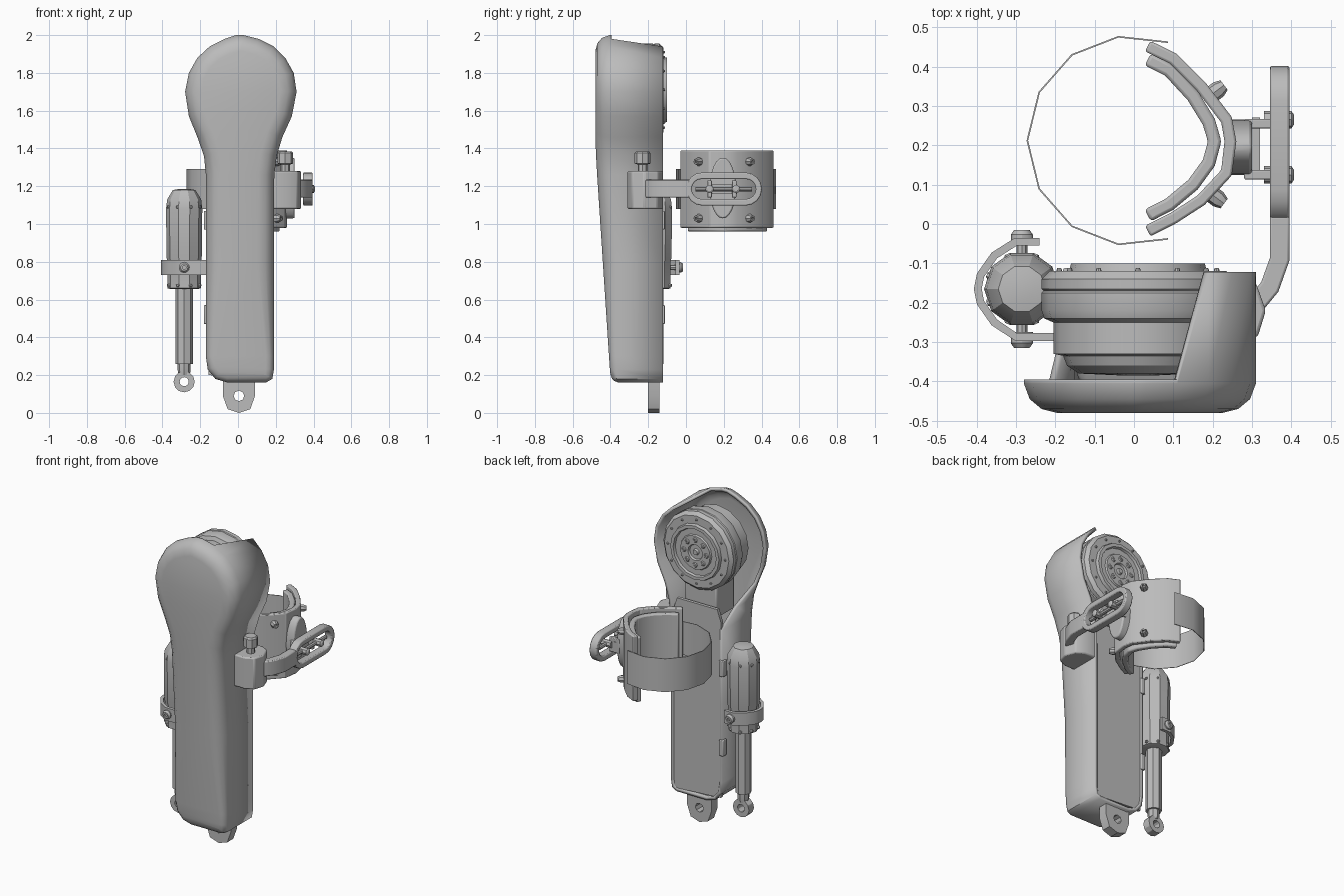
import bpy, bmesh, math
from mathutils import Vector

old = bpy.data.objects.get("Cube")
if old:
    bpy.data.objects.remove(old, do_unlink=True)

grey = bpy.data.materials.new("plain grey")
grey.use_nodes = True
COLOUR = (0.5, 0.5, 0.5, 1)
grey.diffuse_color = COLOUR
grey.node_tree.nodes["Principled BSDF"].inputs["Base Color"].default_value = COLOUR


def finish(name, bm, smooth=30, bevel=0):
    bmesh.ops.recalc_face_normals(bm, faces=bm.faces)
    mesh = bpy.data.meshes.new(name)
    bm.to_mesh(mesh)
    bm.free()
    obj = bpy.data.objects.new(name, mesh)
    bpy.context.scene.collection.objects.link(obj)
    mesh.materials.append(grey)
    if bevel:
        mod = obj.modifiers.new("edge", "BEVEL")
        mod.width, mod.segments = bevel, 2
    bpy.ops.object.select_all(action="DESELECT")
    obj.select_set(True)
    bpy.context.view_layer.objects.active = obj
    bpy.ops.object.shade_smooth_by_angle(angle=math.radians(smooth))
    return obj


def place(axis, u, v, w):
    return {"x": (w, u, v), "y": (u, w, v), "z": (u, v, w)}[axis]


def prism(name, pts, axis, lo, hi, hole=None, bevel=0):
    """Extrude an outline along an axis; hole has as many points as pts."""
    bm = bmesh.new()
    rings = [[bm.verts.new(place(axis, u, v, w)) for u, v in loop]
             for loop in (pts, hole) if loop for w in (lo, hi)]
    n = len(pts)

    def bridge(a, b):
        for i in range(n):
            j = (i + 1) % n
            bm.faces.new((a[i], a[j], b[j], b[i]))
    bridge(rings[0], rings[1])
    if hole:
        bridge(rings[2], rings[3])
        bridge(rings[0], rings[2])
        bridge(rings[1], rings[3])
    else:
        bm.faces.new(rings[0])
        bm.faces.new(rings[1])
    return finish(name, bm, bevel=bevel)


def box(name, x, y, z, bevel=0):
    pts = [(x[0], y[0]), (x[1], y[0]), (x[1], y[1]), (x[0], y[1])]
    return prism(name, pts, "z", z[0], z[1], bevel=bevel)


def lathe(name, profile, origin, direction, n=12):
    """Spin (radius, height) points about a direction."""
    bm = bmesh.new()
    quat = Vector(direction).to_track_quat("Z", "Y")
    rings = []
    for r, h in profile:
        rings.append([bm.verts.new(Vector(origin) + quat @ Vector(
            (r * math.cos(t * math.tau / n), r * math.sin(t * math.tau / n), h)))
            for t in range(n)])
    for a, b in zip(rings, rings[1:]):
        for i in range(n):
            j = (i + 1) % n
            bm.faces.new((a[i], a[j], b[j], b[i]))
    bm.faces.new(rings[0])
    bm.faces.new(rings[-1])
    return finish(name, bm)


def bolt(name, origin, direction, r=0.02, h=0.02, n=8):
    return lathe(name, [(r, -h), (r, h * .4), (r * .7, h), (r * .35, h), (r * .35, h * .5)],
                 origin, direction, n)


def strip(name, path, thick, z0, z1, bevel=0):
    """Thicken a plan path and give it height."""
    p = [Vector(q) for q in path]
    sides = [[], []]
    for i, q in enumerate(p):
        d = (p[min(i + 1, len(p) - 1)] - p[max(i - 1, 0)]).normalized()
        side = Vector((-d.y, d.x)) * thick / 2
        sides[0].append(q + side)
        sides[1].append(q - side)
    return prism(name, sides[0] + sides[1][::-1], "z", z0, z1, bevel=bevel)


def arc(cx, cy, r, a0, a1, n):
    return [(cx + r * math.cos(math.radians(a0 + (a1 - a0) * i / n)),
             cy + r * math.sin(math.radians(a0 + (a1 - a0) * i / n))) for i in range(n + 1)]


def stadium(y0, y1, z, r):
    return arc(y1 - r, z, r, -90, 90, 8) + arc(y0 + r, z, r, 90, 270, 8)


# Main shell: rows of (height, right edge, left edge), rounded front, open back
rows = [(.162, -.06, .15), (.18, -.12, .182), (.23, -.16, .19), (.3, -.17, .19),
        (.8, -.17, .19), (1.26, -.17, .192), (1.36, -.18, .205), (1.46, -.215, .235),
        (1.57, -.26, .285), (1.7, -.28, .31), (1.8, -.26, .295), (1.88, -.215, .25),
        (1.94, -.15, .19), (1.98, -.07, .11), (2.0, -.01, .03)]
outline = [Vector((a, z)) for z, a, b in rows] + [Vector((b, z)) for z, a, b in rows[::-1]]
count = len(outline)


def shell_ring(bm, inset, off, back=False):
    ring = []
    for i, p in enumerate(outline):
        d = (outline[(i + 1) % count] - outline[i - 1]).normalized()
        k = 0.5 if p.y < .5 else 1
        q = p + Vector((d.y, -d.x)) * inset * k
        y = -.48 + .08 * max(0, (1.4 - p.y) / 1.22) + off * k
        if back:
            walled = p.y < 1.3 or (p.x > .18 and p.y < 1.95)
            y = -.122 if walled else (-.25 if p.y < 1.4 else -.395)
        ring.append(bm.verts.new((q.x, y, q.y)))
    return ring


bm = bmesh.new()
rings = [shell_ring(bm, .085, 0), shell_ring(bm, .045, .01), shell_ring(bm, .015, .035),
         shell_ring(bm, 0, .075), shell_ring(bm, 0, 0, True)]
for a, b in zip(rings, rings[1:]):
    for i in range(count):
        j = (i + 1) % count
        bm.faces.new((a[i], a[j], b[j], b[i]))
cap = rings[0]
for i in range(len(rows) - 1):
    bm.faces.new((cap[i], cap[i + 1], cap[count - 2 - i], cap[count - 1 - i]))
shell = finish("main_shell", bm, 40)
wall = shell.modifiers.new("wall", "SOLIDIFY")
front = min(shell.data.polygons, key=lambda f: f.center.y)
wall.thickness, wall.offset = .02, (-1 if front.normal.y < 0 else 1)

# Back panel, neck post and edge clips
panel = [(-.155, .2), (.175, .18), (.178, 1.3), (.15, 1.38), (-.13, 1.38), (-.158, 1.3)]
prism("back_panel", panel, "y", -.145, -.125)
box("neck_post", (-.1, .12), (-.34, -.16), (1.3, 1.52), .01)
for z in (.52, 1.02):
    box("edge_clip", (-.18, -.15), (-.15, -.112), (z - .05, z + .05), .004)

# Joint drum with stepped face
drum = [(.04, -.385), (.15, -.38), (.18, -.36), (.19, -.335), (.215, -.33), (.215, -.25),
        (.238, -.24), (.245, -.22), (.245, -.175), (.24, -.17), (.245, -.165), (.245, -.14),
        (.225, -.12), (.175, -.12), (.17, -.1), (.15, -.1), (.145, -.115), (.11, -.115),
        (.105, -.105), (.05, -.105), (.045, -.118), (.02, -.118), (.015, -.105)]
lathe("joint_drum", drum, (.01, 0, 1.71), (0, 1, 0), 16)
for ring_r, ring_n, size in ((.078, 8, .016), (.2, 12, .007)):
    for x, z in arc(.01, 1.71, ring_r, 0, 360, ring_n)[:-1]:
        bolt("drum_bolt", (x, -.108 if ring_n == 8 else -.12, z), (0, 1, 0), size, .008)

# Bottom lug with eye
lug = [(.09, .09), (.09, .26), (.005, .26), (-.08, .26), (-.08, .09), (-.055, .02), (.005, 0), (.065, .02)]
prism("bottom_lug", lug, "y", -.2, -.14, arc(.005, .09, .028, 0, 315, 7))

# Linear actuator
AX, AY = -.285, -.165
lathe("actuator_body", [(.07, .655), (.088, .66), (.088, .8), (.093, .82), (.096, 1.08),
                        (.09, 1.13), (.06, 1.18), (.03, 1.185)], (AX, AY, 0), (0, 0, 1), 10)
lathe("actuator_rod", [(.047, .26), (.047, .67)], (AX, AY, 0), (0, 0, 1), 8)
lathe("rod_collar", [(.03, .2), (.034, .225), (.034, .26)], (AX, AY, 0), (0, 0, 1), 8)
prism("rod_end", arc(AX, .165, .056, 0, 330, 11), "y", AY - .025, AY + .025,
      arc(AX, .165, .024, 0, 330, 11))
for z in (.675, 1.09):
    for i in range(8):
        t = math.tau * (i + .5) / 8
        d = Vector((math.cos(t), math.sin(t), 0))
        bolt("actuator_screw", Vector((AX, AY, z)) + d * .088, d, .01, .008, 6)

# Actuator clamp and pivots
clamp = [(-.24, -.045), (-.3, -.045), (-.355, -.08), (-.39, -.13), (-.397, -.165),
         (-.39, -.2), (-.355, -.25), (-.3, -.287), (-.16, -.287)]
strip("actuator_clamp", clamp, .02, .73, .81)
for y, s in ((-.035, 1), (-.295, -1)):
    bolt("clamp_pivot", (AX, y, .77), (0, s, 0), .028, .02, 12)
    lathe("pivot_pin", [(.014, -.05), (.014, 0)], (AX, y, .77), (0, s, 0), 8)

# Cuff: outer plate, inner pad and thin strap
outer = [(.035, .452), (.1, .42), (.17, .35), (.235, .265), (.245, .21), (.235, .13),
         (.17, .06), (.1, .015), (.035, -.018)]
strip("cuff_plate", outer, .03, .98, 1.39, .006)
pad = [(.035, .418), (.09, .39), (.15, .325), (.19, .26), (.205, .21), (.19, .155),
       (.15, .1), (.09, .05), (.035, .022)]
strip("cuff_pad", pad, .034, .96, 1.37, .008)
strip("strap", arc(-.005, .212, .266, 70, 290, 8), .004, 1.08, 1.29)
for z in (1.03, 1.33):
    for y, s in ((.335, 1), (.07, -1)):
        bolt("cuff_bolt", (.205, y, z), (.8, .6 * s, 0), .022, .03)

# Cuff mount and slotted arm
oval = [(.195 + .07 * (u - .195) / .07, 1.19 + (v - 1.19) * 2.3)
        for u, v in arc(.195, 1.19, .07, 0, 345, 23)]
prism("mount_boss", oval, "x", .235, .3, bevel=.008)
for y in (.125, .255):
    box("mount_fork", (.28, .35), (y - .012, y + .012), (1.14, 1.23), .004)
    lathe("slot_bolt", [(.022, .33), (.022, .4), (.012, .407)], (0, y + (.01 if y > .2 else 0), 1.185), (1, 0, 0), 8)
box("slot_bar", (.3, .32), (.12, .27), (1.16, 1.21))
lathe("slot_rod", [(.012, .05), (.012, .35)], (.365, 0, 1.185), (0, 1, 0), 8)
prism("slotted_arm", stadium(0, .402, 1.185, .088), "x", .345, .395,
      stadium(.03, .37, 1.185, .053), bevel=.006)

# Bent arm joining the shell clamp, with knob
bend = [(.37, .02), (.37, -.09), (.345, -.16), (.3, -.215), (.24, -.24)]
strip("bent_arm", bend, .05, 1.14, 1.235, .006)
block = [(.185, -.31), (.26, -.31), (.315, -.285), (.335, -.22), (.31, -.15), (.26, -.122), (.185, -.122)]
prism("arm_clamp", block, "z", 1.08, 1.28, bevel=.008)
lathe("clamp_knob", [(.025, 1.26), (.025, 1.315), (.042, 1.32), (.042, 1.375), (.034, 1.385)],
      (.25, -.23, 0), (0, 0, 1), 8)
